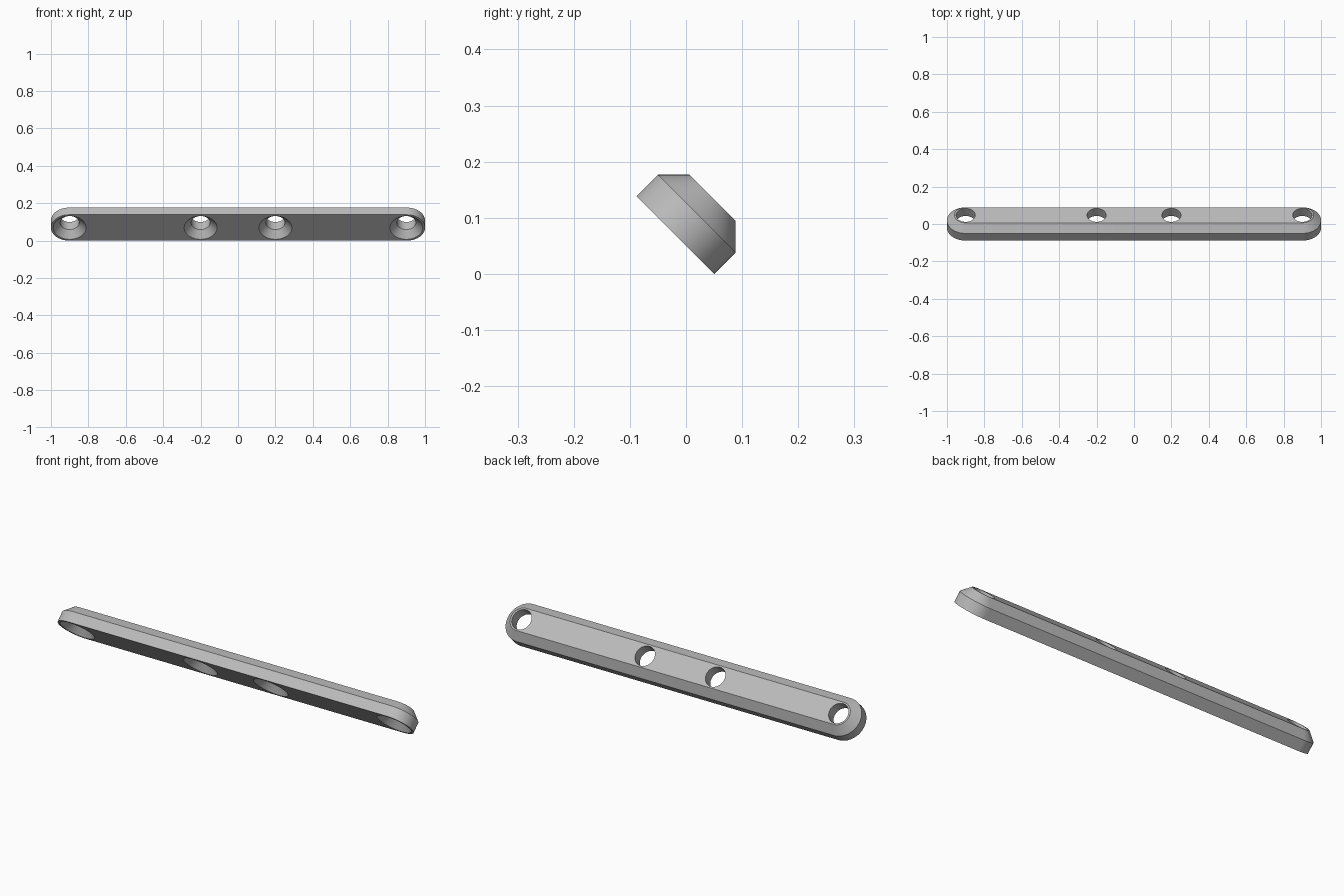
import bpy, bmesh, math
from mathutils import Matrix

cube = bpy.data.objects.get("Cube")
if cube:
    bpy.data.objects.remove(cube, do_unlink=True)

R, WALL, CHAMFER = 0.098, 0.054, 0.04
STRAIGHT = 1 - R
HOLE, SINK = 0.051, 0.088
STEPS = 32

steel = bpy.data.materials.new("grey metal")
steel.use_nodes = True
colour = (0.5, 0.5, 0.5, 1)
steel.diffuse_color = colour
steel.node_tree.nodes["Principled BSDF"].inputs["Base Color"].default_value = colour


def loft(name, rings):
    """Join equal-length rings of points into a closed solid."""
    bm = bmesh.new()
    loops = [[bm.verts.new(p) for p in ring] for ring in rings]
    n = len(loops[0])
    for low, high in zip(loops, loops[1:]):
        for i in range(n):
            j = (i + 1) % n
            bm.faces.new((low[i], low[j], high[j], high[i]))
    bm.faces.new(loops[0][::-1])
    bm.faces.new(loops[-1])
    bmesh.ops.recalc_face_normals(bm, faces=bm.faces)
    mesh = bpy.data.meshes.new(name)
    bm.to_mesh(mesh)
    bm.free()
    mesh.materials.append(steel)
    obj = bpy.data.objects.new(name, mesh)
    bpy.context.collection.objects.link(obj)
    return obj


def slot(r, z):
    """Outline with two straight sides and rounded ends."""
    ring = []
    for side, start in ((1, -math.pi / 2), (-1, math.pi / 2)):
        for i in range(STEPS + 1):
            a = start + math.pi * i / STEPS
            ring.append((side * STRAIGHT + r * math.cos(a), r * math.sin(a), z))
    return ring


def circle(x, r, z):
    return [(x + r * math.cos(a), r * math.sin(a), z)
            for a in (math.tau * i / 48 for i in range(48))]


# Bar with a chamfered upper rim
top = WALL + CHAMFER
bar = loft("mounting_bar", [slot(R, 0), slot(R, WALL), slot(R - CHAMFER, top)])

# Countersunk screw holes, wide on the underside
for x in (-0.9, -0.2, 0.2, 0.9):
    cutter = loft("hole_cutter", [circle(x, SINK + 0.01, -0.01),
                                  circle(x, HOLE, SINK - HOLE),
                                  circle(x, HOLE, top + 0.02)])
    cut = bar.modifiers.new("screw_hole", 'BOOLEAN')
    cut.operation, cut.solver, cut.object = 'DIFFERENCE', 'EXACT', cutter
    bpy.context.view_layer.objects.active = bar
    bpy.ops.object.modifier_apply(modifier=cut.name)
    bpy.data.objects.remove(cutter, do_unlink=True)

# Tilt the bar so it rests on its lower rear edge
half = math.sqrt(0.5)
tilt = Matrix.Translation((0, -WALL * half / 2, R * half))
bar.data.transform(tilt @ Matrix.Rotation(-math.pi / 4, 4, 'X'))

bpy.ops.object.select_all(action='DESELECT')
bar.select_set(True)
bpy.context.view_layer.objects.active = bar
bpy.ops.object.shade_smooth_by_angle(angle=math.radians(30))
